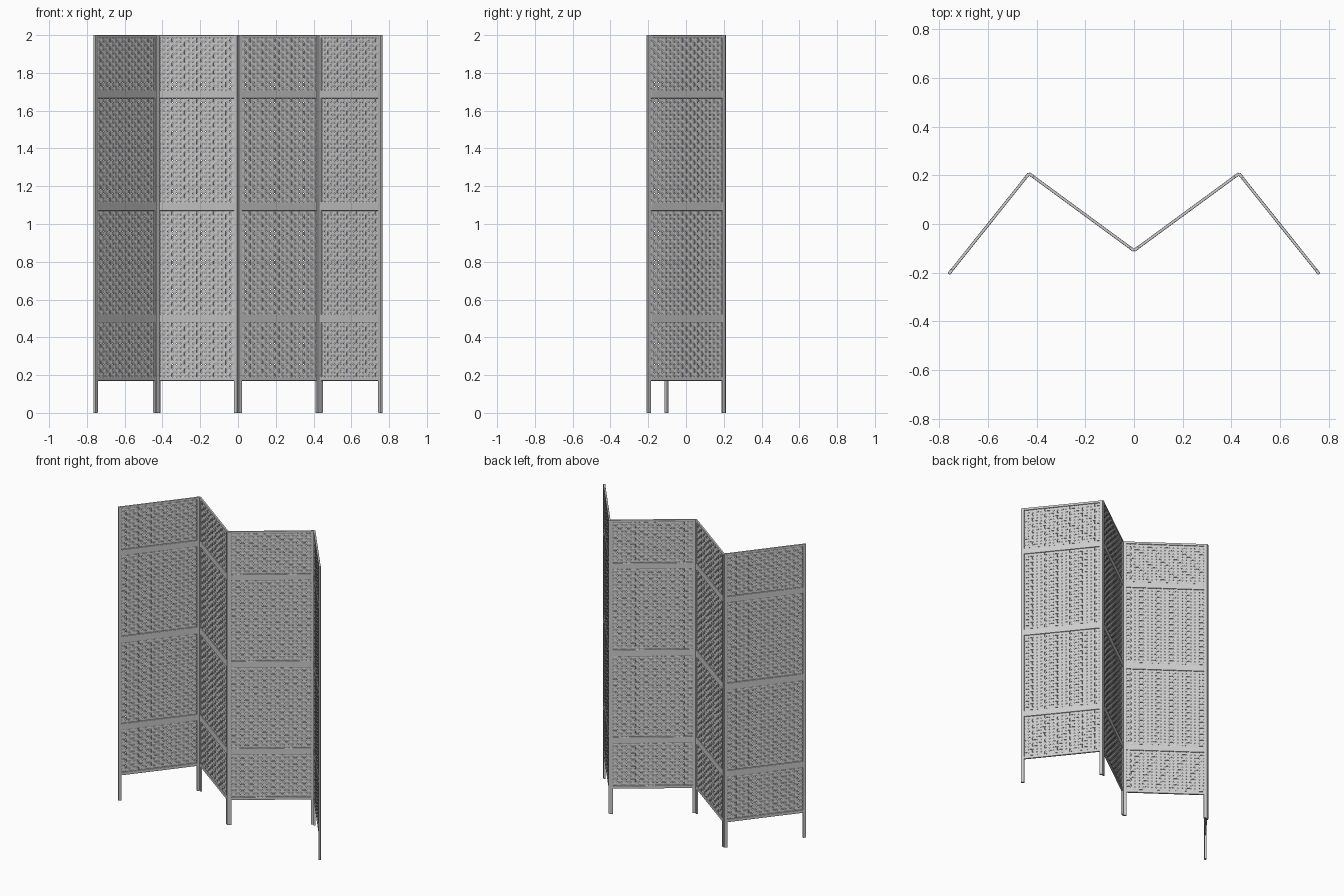
import bpy, bmesh, math
from mathutils import Vector

if "Cube" in bpy.data.objects:
    bpy.data.objects.remove(bpy.data.objects["Cube"])

PTS = [(-0.76, -0.205), (-0.431, 0.207), (0, -0.109), (0.431, 0.207), (0.76, -0.205)]
L = 0.53              # panel length
LEG_W, THICK = 0.022, 0.013
COLS = 18             # vertical strips per panel
ROW_PITCH = 0.022
RAILS = [("bottom_rail", 0.17, 0.19), ("lower_rail", 0.478, 0.522), ("middle_rail", 1.07, 1.117),
         ("upper_rail", 1.665, 1.707), ("top_rail", 1.984, 2.0)]


def box_mesh(name, x0, x1, z0, z1, t, bevel):
    bm = bmesh.new()
    bmesh.ops.create_cube(bm, size=1)
    for v in bm.verts:
        v.co = Vector(((x0 + x1) / 2 + v.co.x * (x1 - x0), v.co.y * t, (z0 + z1) / 2 + v.co.z * (z1 - z0)))
    bmesh.ops.bevel(bm, geom=bm.edges[:], offset=bevel, segments=2, affect='EDGES', profile=0.5)
    me = bpy.data.meshes.new(name)
    bm.to_mesh(me)
    bm.free()
    return me


def strip(bm, stations, half_w, half_t, along_x, centre):
    """Flat ribbon following (distance, depth) stations."""
    prev = None
    for s, y in stations:
        ring = []
        for a, b in ((-1, -1), (1, -1), (1, 1), (-1, 1)):
            c, d = centre + a * half_w, y + b * half_t
            ring.append(bm.verts.new((s, d, c) if along_x else (c, d, s)))
        if prev:
            for i in range(4):
                j = (i + 1) % 4
                bm.faces.new((prev[i], prev[j], ring[j], ring[i]))
        prev = ring


def wave(start, end, crossings, sign, amp):
    st = [(start, 0)]
    for i, c in enumerate(crossings):
        if i:
            st.append(((crossings[i - 1] + c) / 2, 0))
        st.append((c, amp * sign * (-1) ** i))
    return st + [(end, 0)]


def weave_mesh():
    bm = bmesh.new()
    x0, x1 = LEG_W, L - LEG_W
    pitch = (x1 - x0) / COLS
    xs = [x0 + pitch * (i + 0.5) for i in range(COLS)]
    for (_, _, lo), (_, hi, _) in zip(RAILS, RAILS[1:]):
        n = round((hi - lo) / ROW_PITCH)
        step = (hi - lo) / n
        zs = [lo + step * (i + 0.5) for i in range(n)]
        for i, z in enumerate(zs):
            strip(bm, wave(x0, x1, xs, (-1) ** i, 0.0025), step * 0.41, 0.001, True, z)
        for i, x in enumerate(xs):
            strip(bm, wave(lo, hi, zs, -(-1) ** i, 0.0015), pitch * 0.38, 0.001, False, x)
    bmesh.ops.recalc_face_normals(bm, faces=bm.faces[:])
    me = bpy.data.meshes.new("woven_panel")
    bm.to_mesh(me)
    bm.free()
    return me


# Meshes shared by all four panels
parts = [("left_leg", box_mesh("left_leg", 0, LEG_W, 0, 2, THICK, 0.002)),
         ("right_leg", box_mesh("right_leg", L - LEG_W, L, 0, 2, THICK, 0.002)),
         ("woven_panel", weave_mesh())]
for name, z0, z1 in RAILS:
    parts.append((name, box_mesh(name, LEG_W - 0.002, L - LEG_W + 0.002, z0, z1, THICK - 0.001, 0.003)))

# Place the zig-zag panels
for k, ((ax, ay), (bx, by)) in enumerate(zip(PTS, PTS[1:])):
    ang = math.atan2(by - ay, bx - ax)
    length = math.hypot(bx - ax, by - ay)
    for name, me in parts:
        ob = bpy.data.objects.new(f"{name}_{k + 1}", me)
        ob.location = (ax, ay, 0)
        ob.rotation_euler = (0, 0, ang)
        ob.scale = (length / L, 1, 1)
        bpy.context.collection.objects.link(ob)
